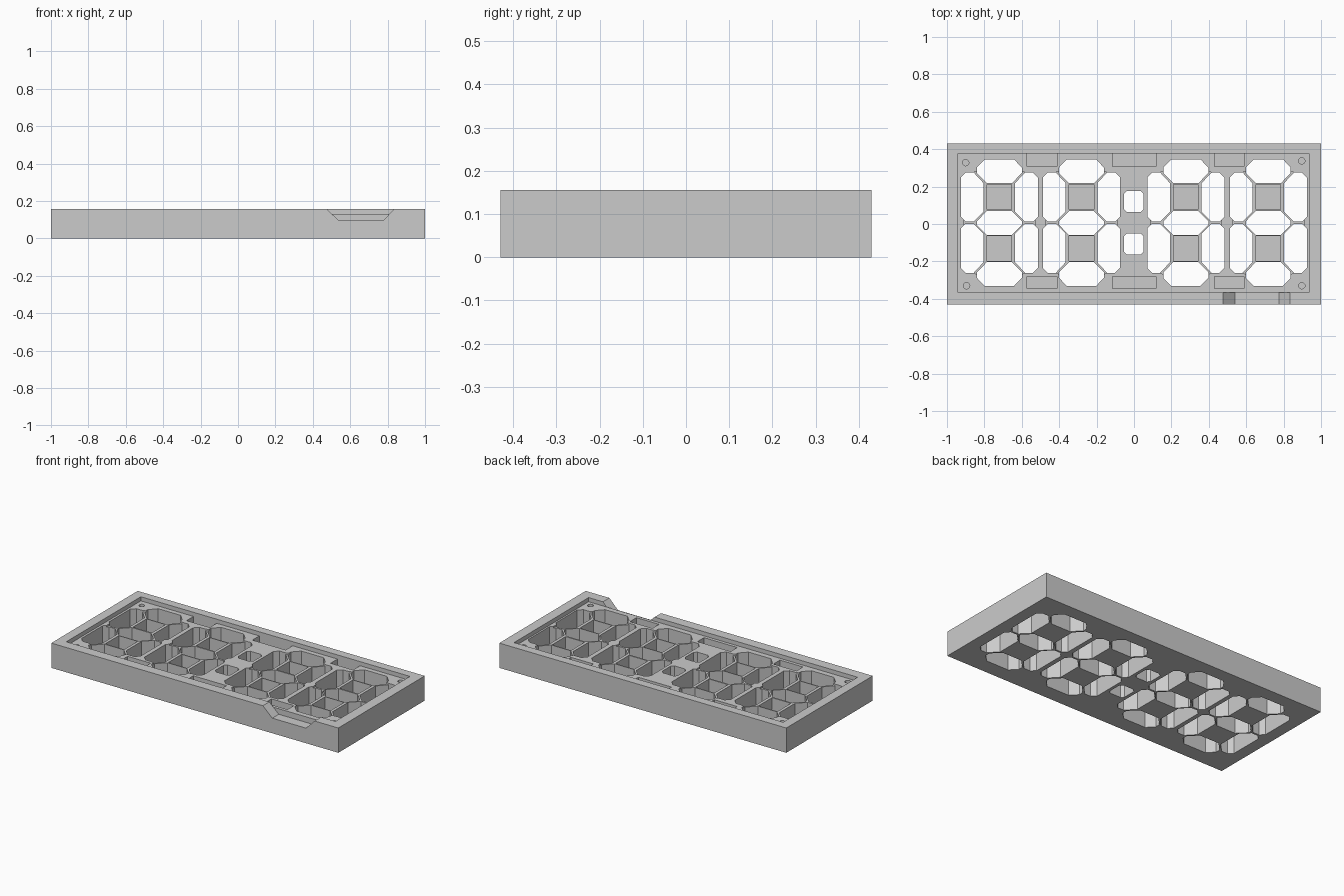
import bpy
import bmesh
import math

if "Cube" in bpy.data.objects:
    bpy.data.objects.remove(bpy.data.objects["Cube"], do_unlink=True)

HEIGHT, PLATE = 0.156, 0.13      # rim top and recessed plate top
CY = 0.007                       # middle of the digits
OVER = 0.3                       # cutters reach above the rim

grey = bpy.data.materials.new("light grey plastic")
grey.use_nodes = True
grey.diffuse_color = (0.6, 0.6, 0.6, 1)
grey.node_tree.nodes["Principled BSDF"].inputs["Base Color"].default_value = (0.6, 0.6, 0.6, 1)


def prism(bm, points, z0, z1):
    """Upright prism over a counter-clockwise outline."""
    low = [bm.verts.new((x, y, z0)) for x, y in points]
    high = [bm.verts.new((x, y, z1)) for x, y in points]
    bm.faces.new(low[::-1])
    bm.faces.new(high)
    n = len(points)
    for i in range(n):
        j = (i + 1) % n
        bm.faces.new((low[i], low[j], high[j], high[i]))


def rect(x0, x1, y0, y1, c=0.0):
    """Rectangle outline, optionally with corners chamfered by c."""
    if not c:
        return [(x0, y0), (x1, y0), (x1, y1), (x0, y1)]
    return [(x0 + c, y0), (x1 - c, y0), (x1, y0 + c), (x1, y1 - c),
            (x1 - c, y1), (x0 + c, y1), (x0, y1 - c), (x0, y0 + c)]


def flipped(points, sx, sy):
    """Mirror an outline about the digit centre, keeping its winding."""
    out = [(x * sx, y * sy) for x, y in points]
    return out[::-1] if sx * sy < 0 else out


def moved(points, dx, dy):
    return [(x + dx, y + dy) for x, y in points]


def finish(name, bm):
    bmesh.ops.recalc_face_normals(bm, faces=bm.faces)
    mesh = bpy.data.meshes.new(name)
    bm.to_mesh(mesh)
    bm.free()
    mesh.materials.append(grey)
    ob = bpy.data.objects.new(name, mesh)
    bpy.context.collection.objects.link(ob)
    return ob


def cut(target, bm):
    """Subtract the cutter mesh from the target."""
    cutter = finish("cutter", bm)
    cutter.hide_render = True
    mod = target.modifiers.new("cut", 'BOOLEAN')
    mod.operation = 'DIFFERENCE'
    mod.solver = 'EXACT'
    mod.object = cutter
    bpy.ops.object.select_all(action='DESELECT')
    bpy.context.view_layer.objects.active = target
    target.select_set(True)
    bpy.ops.object.modifier_apply(modifier=mod.name)
    bpy.data.objects.remove(cutter, do_unlink=True)


# Solid housing
bm = bmesh.new()
prism(bm, rect(-1, 1, -0.43, 0.43), 0, HEIGHT)
housing = finish("display_housing", bm)

# Shallow recess inside the rim
bm = bmesh.new()
prism(bm, rect(-0.94, 0.935, -0.366, 0.376), PLATE, OVER)
cut(housing, bm)

# Sloped cable notch through the front rim
bm = bmesh.new()
profile = [(0.54, 0.095), (0.775, 0.095), (0.835, HEIGHT), (0.835, OVER),
           (0.475, OVER), (0.475, HEIGHT)]
ends = [[bm.verts.new((x, y, z)) for x, z in profile] for y in (-0.6, -0.366)]
bm.faces.new(ends[0])
bm.faces.new(ends[1][::-1])
for i in range(len(profile)):
    j = (i + 1) % len(profile)
    bm.faces.new((ends[0][i], ends[1][i], ends[1][j], ends[0][j]))
cut(housing, bm)

# Outlines of one digit, around its centre
digits = (-0.72, -0.281, 0.277, 0.718)
level = [(-0.067, -0.064), (0.067, -0.064), (0.12, -0.01), (0.12, 0.01),
         (0.067, 0.064), (-0.067, 0.064), (-0.12, 0.01), (-0.12, -0.01)]
outer_level = level[:2] + [(0.12, -0.01), (0.12, 0.02), (0.078, 0.064),
                           (-0.078, 0.064), (-0.12, 0.02), (-0.12, -0.01)]
upright = [(0.137, 0.006), (0.18, 0.006), (0.206, 0.032), (0.206, 0.242),
           (0.18, 0.268), (0.137, 0.268), (0.085, 0.212), (0.085, 0.058)]
well = rect(-0.066, 0.066, 0.071, 0.205)
corner = [(0.19, 0.235), (0.155, 0.262), (0.1, 0.283)]
web = (corner + flipped(corner, -1, 1) + flipped(corner, -1, -1)[::1]
       + flipped(corner, 1, -1))

# Dividing webs sit slightly below the plate
bm = bmesh.new()
for x in digits:
    prism(bm, moved(web, x, CY), PLATE - 0.01, OVER)
cut(housing, bm)

bm = bmesh.new()
for x in digits:
    # Through openings for the seven segments
    prism(bm, moved(level, x, CY - 0.002), -0.1, OVER)
    for s in (1, -1):
        bar = moved(outer_level, 0, 0.275)
        prism(bm, moved(flipped(bar, 1, s), x, CY), -0.1, OVER)
        for side in (1, -1):
            prism(bm, moved(flipped(upright, side, s), x, CY), -0.1, OVER)
        # Blind square wells between the segments
        prism(bm, moved(flipped(well, 1, s), x, CY), 0.03, OVER)

# Colon openings
for y in (0.12, -0.107):
    prism(bm, rect(-0.054, 0.052, y - 0.057, y + 0.057, 0.016), -0.1, OVER)

# Blind pockets along the long edges
for x0, x1 in ((-0.573, -0.412), (-0.115, 0.117), (0.43, 0.587)):
    prism(bm, rect(x0, x1, 0.307, 0.376), 0.09, OVER)
    prism(bm, rect(x0, x1, -0.346, -0.281), 0.09, OVER)

# Blind screw holes in the corners
for x, y in ((-0.9, 0.328), (0.897, 0.337), (-0.895, -0.33), (0.897, -0.33)):
    ring = [(x + 0.017 * math.cos(a * math.tau / 20),
             y + 0.017 * math.sin(a * math.tau / 20)) for a in range(20)]
    prism(bm, ring, 0.06, OVER)
cut(housing, bm)
